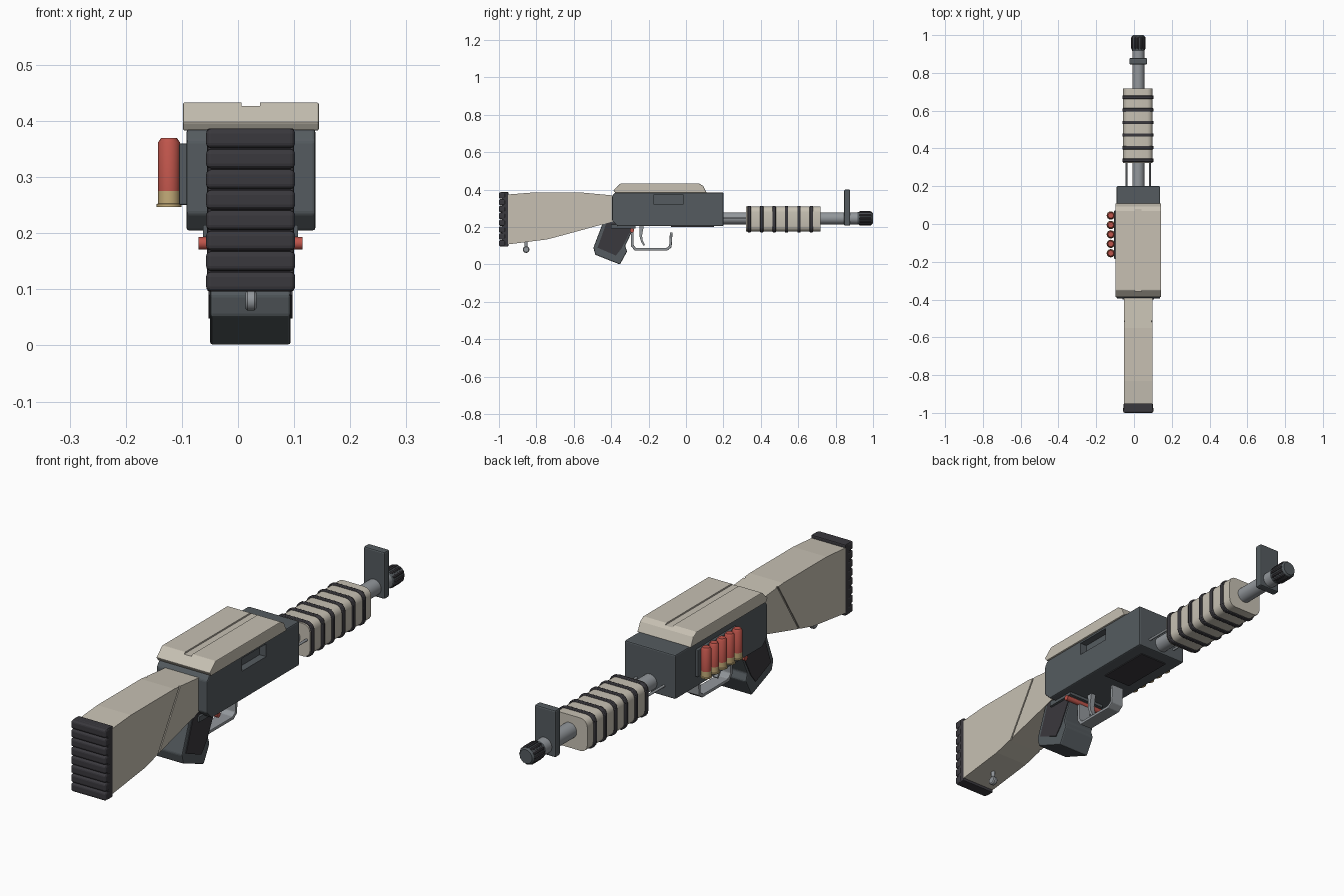
import bpy
import bmesh
import math
from mathutils import Vector

cube = bpy.data.objects.get("Cube")
if cube:
    bpy.data.objects.remove(cube, do_unlink=True)

CX = 0.023      # centre line of the body
BARREL_Z = 0.247


def material(name, r, g, b):
    m = bpy.data.materials.new(name)
    m.use_nodes = True
    m.diffuse_color = (r, g, b, 1)
    m.node_tree.nodes["Principled BSDF"].inputs["Base Color"].default_value = (r, g, b, 1)
    return m


BEIGE = material("warm_beige", 0.57, 0.53, 0.45)
STEEL = material("dark_steel", 0.09, 0.105, 0.115)
RUBBER = material("black_rubber", 0.042, 0.04, 0.047)
METAL = material("grey_metal", 0.29, 0.31, 0.33)
RED = material("shell_red", 0.52, 0.09, 0.07)
BRASS = material("brass", 0.55, 0.41, 0.19)


def finish(name, bm, mat, bevel=0, segments=2):
    bmesh.ops.recalc_face_normals(bm, faces=bm.faces)
    mesh = bpy.data.meshes.new(name)
    bm.to_mesh(mesh)
    bm.free()
    mesh.materials.append(mat)
    ob = bpy.data.objects.new(name, mesh)
    bpy.context.collection.objects.link(ob)
    if bevel:
        mod = ob.modifiers.new("Bevel", "BEVEL")
        mod.width = bevel
        mod.segments = segments
        mod.limit_method = "ANGLE"
        mod.angle_limit = math.radians(35)
    return ob


def select(ob):
    bpy.ops.object.select_all(action="DESELECT")
    ob.select_set(True)
    bpy.context.view_layer.objects.active = ob


def smooth(ob):
    select(ob)
    bpy.ops.object.shade_smooth_by_angle(angle=math.radians(35))
    return ob


def extrude(name, pts, axis, lo, hi, mat, bevel=0, segments=2):
    """Extrude an outline: (y, z) points along x, or (x, z) points along y."""
    bm = bmesh.new()
    place = (lambda a, b: (lo, a, b)) if axis == "x" else (lambda a, b: (a, lo, b))
    face = bm.faces.new([bm.verts.new(place(a, b)) for a, b in pts])
    new = bmesh.ops.extrude_face_region(bm, geom=[face])["geom"]
    step = Vector((hi - lo, 0, 0)) if axis == "x" else Vector((0, hi - lo, 0))
    bmesh.ops.translate(bm, vec=step, verts=[v for v in new if isinstance(v, bmesh.types.BMVert)])
    return finish(name, bm, mat, bevel, segments)


def box(name, x, y, z, mat, bevel=0, segments=2):
    pts = [(y[0], z[0]), (y[1], z[0]), (y[1], z[1]), (y[0], z[1])]
    return extrude(name, pts, "x", x[0], x[1], mat, bevel, segments)


def lathe(name, profile, axis, centre, mat, sides=24):
    """Revolve (radius, distance) points about an axis through the centre."""
    bm = bmesh.new()
    rings = []
    for r, d in profile:
        ring = []
        for i in range(sides):
            a = math.tau * i / sides
            u, v = r * math.cos(a), r * math.sin(a)
            co = {"x": (d, u, v), "y": (u, d, v), "z": (u, v, d)}[axis]
            ring.append(bm.verts.new(Vector(co) + Vector(centre)))
        rings.append(ring)
    for a, b in zip(rings, rings[1:]):
        for i in range(sides):
            j = (i + 1) % sides
            bm.faces.new((a[i], a[j], b[j], b[i]))
    bm.faces.new(rings[0])
    bm.faces.new(rings[-1])
    return smooth(finish(name, bm, mat))


def cut(target, cutter):
    cutter.hide_render = True
    mod = target.modifiers.new("Cut", "BOOLEAN")
    mod.object = cutter
    mod.solver = "EXACT"
    select(target)
    for m in list(target.modifiers):
        bpy.ops.object.modifier_apply(modifier=m.name)
    bpy.data.objects.remove(cutter, do_unlink=True)


# Receiver with ejection port
receiver = extrude("receiver", [(-0.395, 0.365), (-0.395, 0.235), (-0.365, 0.205), (0.2, 0.205),
                                (0.2, 0.385), (-0.38, 0.385)], "x", -0.092, 0.138, STEEL, 0.005)
cut(receiver, box("port_cutter", (0.108, 0.2), (-0.17, -0.015), (0.322, 0.374), STEEL))
box("loading_gate", (-0.04, 0.086), (-0.08, 0.15), (0.201, 0.207), RUBBER)
box("trigger_plate", (-0.062, 0.107), (-0.40, -0.27), (0.193, 0.215), STEEL)

# Top cover with centre groove
cover = extrude("top_cover", [(-0.378, 0.383), (-0.388, 0.398), (-0.35, 0.433), (0.07, 0.433),
                              (0.092, 0.42), (0.11, 0.383)], "x", -0.098, 0.144, BEIGE, 0.003)
cut(cover, box("groove_cutter", (0.006, 0.039), (-0.36, 0.095), (0.427, 0.46), BEIGE))

# Stock with slanted side grooves
stock = extrude("stock", [(-0.955, 0.107), (-0.743, 0.134), (-0.663, 0.155), (-0.39, 0.23),
                          (-0.39, 0.369), (-0.55, 0.384), (-0.83, 0.384), (-0.955, 0.374)],
                "x", -0.054, 0.098, BEIGE)
slant = [(-0.668, 0.14), (-0.66, 0.14), (-0.505, 0.39), (-0.513, 0.39)]
for x0, x1 in ((-0.08, -0.049), (0.093, 0.12)):
    cut(stock, extrude("groove_cutter", slant, "x", x0, x1, BEIGE))

# Butt pad with rounded ribs
box("butt_pad", (-0.055, 0.1), (-0.985, -0.95), (0.096, 0.387), RUBBER, 0.004)
RIBS = 8
pitch = 0.292 / RIBS
for i in range(RIBS):
    z = 0.0955 + pitch * i
    box(f"butt_rib_{i + 1}", (-0.057, 0.102), (-1.0, -0.965), (z + 0.001, z + pitch - 0.001),
        RUBBER, 0.009, 3)

# Sling stud
lathe("sling_stud", [(0.014, -0.01), (0.018, -0.006), (0.018, 0.006), (0.014, 0.01)],
      "x", (CX, -0.855, 0.08), METAL, 16)
lathe("sling_stud_stem", [(0.008, 0.08), (0.008, 0.125)], "z", (CX, -0.855, 0), METAL, 12)

# Pistol grip and side panels
extrude("grip", [(-0.44, 0.235), (-0.495, 0.09), (-0.485, 0.052), (-0.353, 0.0), (-0.315, 0.07),
                 (-0.325, 0.1), (-0.28, 0.195), (-0.28, 0.235)], "x", -0.05, 0.094, STEEL, 0.005)
panel = [(-0.425, 0.224), (-0.473, 0.09), (-0.375, 0.048), (-0.345, 0.085), (-0.29, 0.19), (-0.3, 0.224)]
for side, x0 in (("right", -0.053), ("left", 0.089)):
    extrude(f"grip_panel_{side}", panel, "x", x0, x0 + 0.008, RUBBER)

# Safety button, trigger and guard
lathe("safety_button", [(0.011, -0.07), (0.011, 0.115)], "x", (0, -0.288, 0.182), RED, 16)
extrude("trigger", [(-0.25, 0.21), (-0.248, 0.15), (-0.24, 0.12), (-0.226, 0.1), (-0.22, 0.106),
                    (-0.231, 0.128), (-0.235, 0.155), (-0.225, 0.21)], "x", 0.012, 0.034, METAL)
extrude("trigger_guard", [(-0.295, 0.18), (-0.295, 0.1), (-0.275, 0.075), (-0.1, 0.075),
                          (-0.077, 0.092), (-0.072, 0.172), (-0.086, 0.172), (-0.09, 0.1),
                          (-0.105, 0.088), (-0.268, 0.088), (-0.281, 0.105), (-0.281, 0.18)],
        "x", -0.005, 0.051, METAL, 0.003)

# Shell holder and shells
box("shell_holder", (-0.105, -0.09), (-0.185, 0.072), (0.25, 0.36), STEEL, 0.003)
for i in range(5):
    spot = (-0.123, -0.155 + 0.05 * i, 0)
    lathe(f"shell_base_{i + 1}", [(0.022, 0.247), (0.022, 0.252), (0.0195, 0.253), (0.0195, 0.275)],
          "z", spot, BRASS, 16)
    lathe(f"shell_case_{i + 1}", [(0.0195, 0.275), (0.0195, 0.362), (0.014, 0.37)], "z", spot, RED, 16)

# Barrel and action rods
lathe("barrel", [(0.032, 0.19), (0.032, 0.94)], "y", (CX, 0, BARREL_Z), METAL, 32)
for side, x in (("right", -0.04), ("left", 0.084)):
    lathe(f"action_rod_{side}", [(0.005, 0.19), (0.005, 0.34)], "y", (x, 0, BARREL_Z), METAL, 12)


# Pump handle with rubber bands, rounded square in section
def rounded_square(half_x, half_z, corner=0.03, steps=4):
    pts = []
    for q, (sx, sz) in enumerate(((1, 1), (-1, 1), (-1, -1), (1, -1))):
        for k in range(steps + 1):
            a = math.pi / 2 * (q + k / steps)
            pts.append((CX - 0.002 + sx * (half_x - corner) + corner * math.cos(a),
                        0.243 + sz * (half_z - corner) + corner * math.sin(a)))
    return pts


smooth(extrude("pump_handle", rounded_square(0.078, 0.067), "y", 0.322, 0.718, BEIGE))
for i in range(6):
    y = 0.338 + 0.0665 * i
    smooth(extrude(f"pump_band_{i + 1}", rounded_square(0.083, 0.071), "y", y - 0.009, y + 0.009,
                   RUBBER, 0.003))

# Front sight
box("front_sight", (-0.025, 0.07), (0.845, 0.878), (0.208, 0.4), STEEL, 0.006)

# Muzzle with raised flutes
lathe("muzzle", [(0.031, 0.915), (0.034, 0.92), (0.034, 0.992), (0.028, 1.0)],
      "y", (CX, 0, BARREL_Z), STEEL, 24)
for i in range(12):
    a = math.tau * i / 12
    lathe(f"muzzle_flute_{i + 1}", [(0.004, 0.925), (0.007, 0.93), (0.007, 0.987), (0.004, 0.993)],
          "y", (CX + 0.031 * math.cos(a), 0, BARREL_Z + 0.031 * math.sin(a)), RUBBER, 8)
